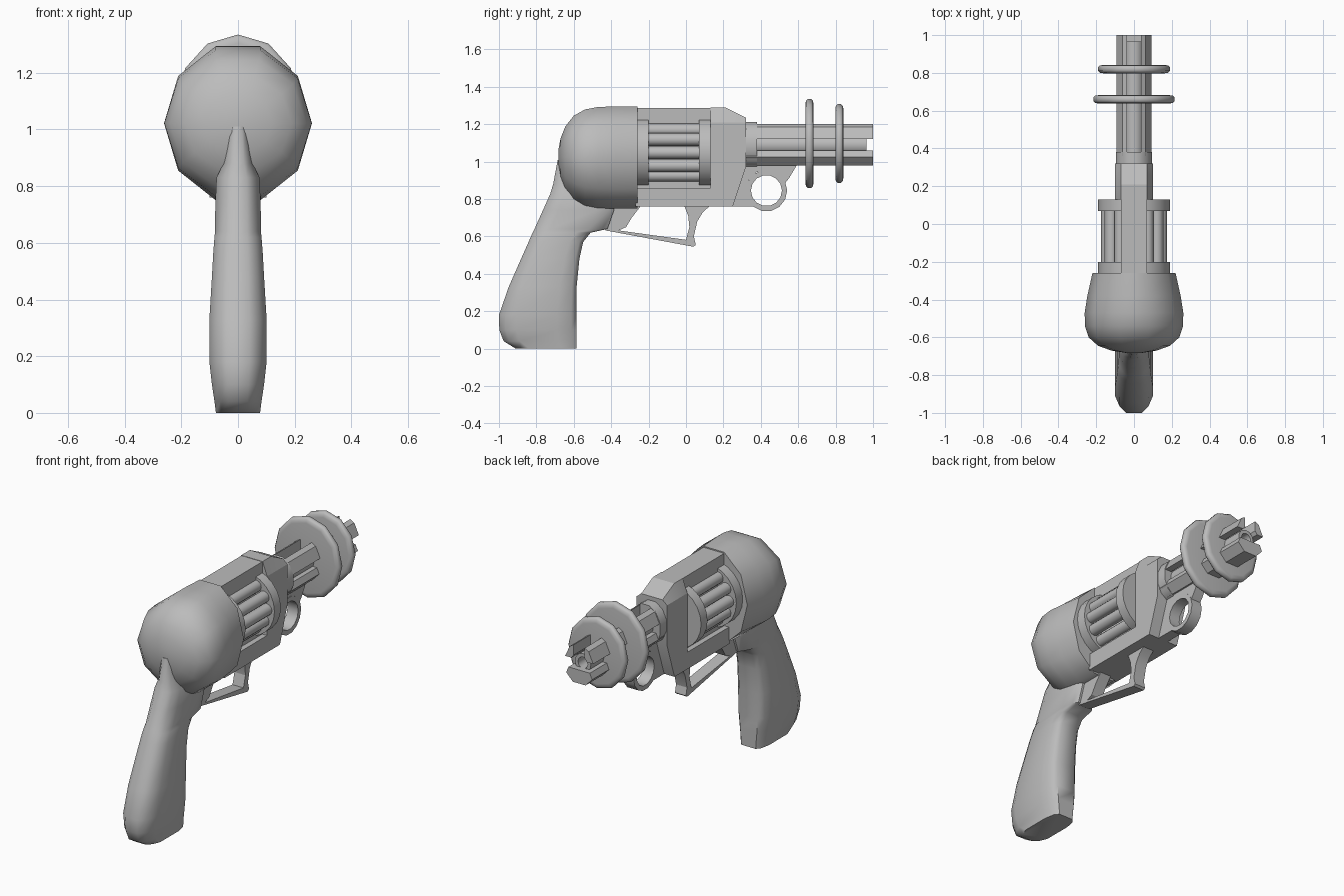
import bpy, bmesh
from math import sin, cos, pi, radians

cube = bpy.data.objects.get("Cube")
if cube:
    bpy.data.objects.remove(cube)

grey = bpy.data.materials.new("plain grey")
grey.use_nodes = True
grey.diffuse_color = (0.5, 0.5, 0.5, 1)
grey.node_tree.nodes["Principled BSDF"].inputs["Base Color"].default_value = (0.5, 0.5, 0.5, 1)


def skin(name, rings, closed=False, angle=35):
    """Join point rings of equal length; cap the ends unless closed."""
    bm = bmesh.new()
    loops = [[bm.verts.new(p) for p in ring] for ring in rings]
    n = len(loops[0])
    pairs = list(zip(loops, loops[1:])) + ([(loops[-1], loops[0])] if closed else [])
    for a, b in pairs:
        for i in range(n):
            j = (i + 1) % n
            bm.faces.new((a[i], a[j], b[j], b[i]))
    if not closed:
        bm.faces.new(loops[0])
        bm.faces.new(loops[-1])
    bmesh.ops.recalc_face_normals(bm, faces=bm.faces)
    mesh = bpy.data.meshes.new(name)
    bm.to_mesh(mesh)
    bm.free()
    mesh.materials.append(grey)
    ob = bpy.data.objects.new(name, mesh)
    bpy.context.collection.objects.link(ob)
    bpy.ops.object.select_all(action="DESELECT")
    ob.select_set(True)
    bpy.context.view_layer.objects.active = ob
    bpy.ops.object.shade_smooth_by_angle(angle=radians(angle))
    return ob


def turned(name, stations, z, n, x=0, phase=0, angle=40):
    """Turn (y, x radius, z radius) stations about a line along y."""
    turn = [phase + 2 * pi * i / n for i in range(n)]
    return skin(name, [[(x + rx * cos(t), y, z + rz * sin(t)) for t in turn]
                       for y, rx, rz in stations], angle=angle)


def slab(name, profile, half, top=None, shoulder=0):
    """Side profile of (y, z) points given thickness, with an optional lowered outer layer."""
    layers = [(-half, None), (half, None)]
    if top:
        layers = [(-half, top), (-shoulder, None), (shoulder, None), (half, top)]
    return skin(name, [[(x, y, min(z, t or z)) for y, z in profile] for x, t in layers], angle=20)


def bar(name, section, y0, y1):
    """Extrude an (x, z) section along y."""
    return skin(name, [[(x, y, z) for x, z in section] for y in (y0, y1)], angle=20)


# Rounded rear housing
turned("rear_housing", [(-.26, .22, .287), (-.38, .247, .287), (-.47, .261, .284), (-.54, .26, .27),
                        (-.60, .24, .235), (-.645, .19, .175), (-.67, .12, .11), (-.683, .04, .04)],
       1.022, 10, angle=50)

# Frame: narrow centre strap, wider front block and lower rail
slab("centre_strap", [(-.3, .765), (.25, .765), (.319, .97), (.319, 1.235), (.21, 1.288), (-.3, 1.288)], .068)
slab("front_block", [(-.27, .76), (.25, .76), (.32, .97), (.32, 1.235), (.21, 1.29),
                     (.13, 1.29), (.13, .86), (-.27, .86)], .1, 1.21, .07)

# Drum of rods between two end plates
DRUM_Z = 1.048
for label, y0, y1 in (("rear", -.27, -.2), ("front", .07, .13)):
    turned("drum_plate_" + label, [(y0, .19, .188), (y1, .19, .188)], DRUM_Z, 24)
for k in range(12):
    a = k * pi / 6
    turned(f"drum_rod_{k + 1}", [(-.21, .034, .034), (.08, .034, .034)],
           DRUM_Z + .14 * sin(a), 12, x=.14 * cos(a))

# Barrel: collar, hollow inner tube, two upper prongs and a lower bar
BORE_Z = 1.09
turned("barrel_collar", [(.31, .1, .125), (.38, .1, .125)], BORE_Z, 12, phase=pi / 12)
turned("inner_tube", [(.36, .052, .055), (.965, .052, .055), (.965, .032, .034), (.6, .032, .034)],
       BORE_Z, 16)
prong = [(.036, 1.2), (.062, 1.185), (.092, 1.12), (.05, 1.12), (.036, 1.14)]
for label, s in (("left", 1), ("right", -1)):
    bar("upper_prong_" + label, [(s * x, z) for x, z in prong], .36, 1)
bar("lower_bar", [(-.042, .98), (.042, .98), (.085, 1.025), (.07, 1.06), (-.07, 1.06), (-.085, 1.025)], .3, 1)

# Rounded fins round the barrel
for label, y, r in (("rear", .66, .238), ("front", .82, .21)):
    turned("barrel_fin_" + label,
           [(y + dy, .905 * (r - dr), r - dr)
            for dy, dr in ((-.022, .03), (-.019, .01), (-.009, 0), (.009, 0), (.019, .01), (.022, .03))],
           1.097, 12, phase=pi / 2, angle=50)

# Ring under the barrel with its web
ring = []
for k in range(14):
    a = 2 * pi * k / 14
    ring.append([(x, .43 + r * cos(a), .845 + r * sin(a))
                 for x, r in ((-.035, .083), (-.035, .111), (.035, .111), (.035, .083))])
skin("under_ring", ring, closed=True)
slab("ring_web", [(.24, .76), (.37, .76), (.33, .82), (.335, .9), (.38, .945), (.45, .95),
                  (.5, .925), (.53, .885), (.55, .91), (.595, .985), (.24, .985)], .032)

# Trigger guard: one continuous strap with a flared front leg
slab("trigger_guard", [(-.43, .632), (.04, .545), (.052, .555), (.042, .6), (.06, .68), (.09, .73),
                       (.13, .765), (-.01, .765), (.012, .71), (.018, .65), (0, .582), (-.36, .632),
                       (-.32, .65), (-.29, .70), (-.24, .765), (-.4, .765)], .036)

# Grip: rounded sections of (height, back, front, half width)
sections = [(0, -.91, -.585, .078), (.04, -.975, -.585, .083), (.1, -.998, -.585, .092),
            (.18, -1, -.585, .101), (.33, -.948, -.585, .101), (.48, -.882, -.57, .092),
            (.57, -.842, -.55, .087), (.62, -.82, -.51, .083), (.64, -.81, -.42, .081),
            (.74, -.765, -.385, .08), (.83, -.725, -.38, .076), (.88, -.71, -.42, .052),
            (1.01, -.686, -.58, .034)]
outline = [(0, .4), (.08, .75), (.22, 1), (.75, 1), (.93, .85), (1, .6)]
outline += [(t, -w) for t, w in reversed(outline)]
skin("grip", [[(w * half, back + t * (front - back), z) for t, w in outline]
              for z, back, front, half in sections], angle=50)
